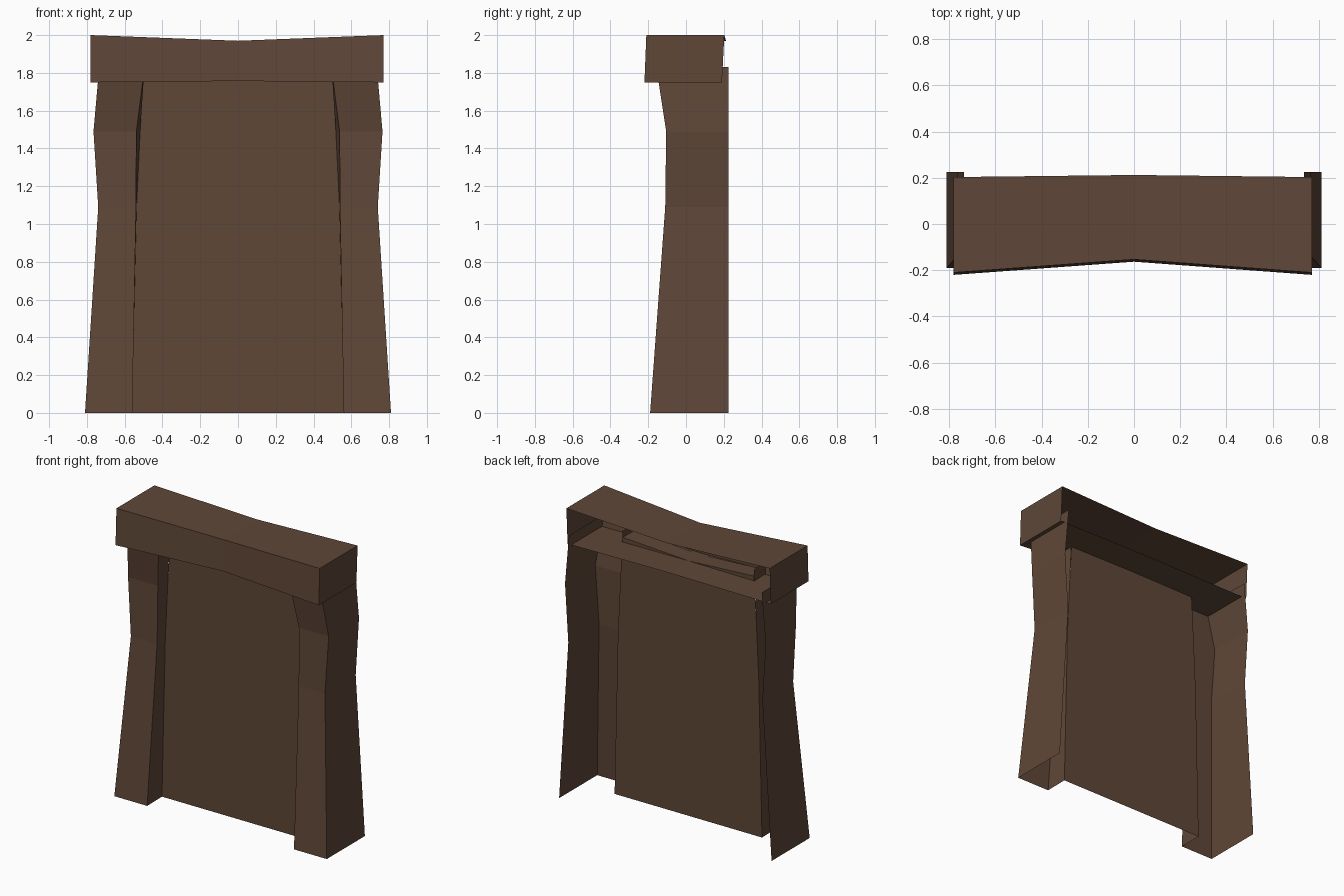
import bpy

if "Cube" in bpy.data.objects:
    bpy.data.objects.remove(bpy.data.objects["Cube"])

# one weathered brown for everything
brown = bpy.data.materials.new("dark brown wood")
brown.diffuse_color = (0.114, 0.063, 0.039, 1)
brown.use_nodes = True
brown.node_tree.nodes["Principled BSDF"].inputs["Base Color"].default_value = brown.diffuse_color


def loft(name, rows, caps=False, mirror=False):
    """Open sheet through equal-length rows of points, optionally with end caps."""
    n = len(rows[0])
    verts = [p for r in rows for p in r]
    faces = [(i * n + j, i * n + j + 1, (i + 1) * n + j + 1, (i + 1) * n + j)
             for i in range(len(rows) - 1) for j in range(n - 1)]
    if caps:
        last = (len(rows) - 1) * n
        faces.append(tuple(reversed(range(n))))
        faces.append(tuple(range(last, last + n)))
    me = bpy.data.meshes.new(name)
    me.from_pydata(verts, [], faces)
    me.materials.append(brown)
    ob = bpy.data.objects.new(name, me)
    bpy.context.collection.objects.link(ob)
    if mirror:
        m = ob.modifiers.new("mirror", 'MIRROR')
        m.use_mirror_merge = False
    return ob


DOOR_Y, BACK_Y = -0.025, 0.225

# side posts, open at the back: z, outer x, inner front x, inner back x, front y
levels = [(0.0, 0.81, 0.56, 0.562, -0.19),
          (1.09, 0.74, 0.54, 0.537, -0.11),
          (1.49, 0.765, 0.538, 0.518, -0.105),
          (1.83, 0.735, 0.495, 0.50, -0.157)]
loft("door_posts",
     [[(xd, DOOR_Y, z), (xi, yf, z), (xo, yf, z), (xo, BACK_Y, z)]
      for z, xo, xi, xd, yf in levels], mirror=True)

# door panel, a flat sheet between the posts
door_rows = [(0.0, 0.562), (1.09, 0.537), (1.49, 0.518), (1.755, 0.503)]
rows = [[(-x, DOOR_Y, z), (0, DOOR_Y, z), (x, DOOR_Y, z)] for z, x in door_rows]
rows.append([(-0.5, DOOR_Y, 1.785), (0, DOOR_Y, 1.757), (0.5, DOOR_Y, 1.785)])
loft("door_panel", rows)

# underside of the opening, sagging in the middle
loft("door_soffit", [[(-0.5, y, 1.785), (0, y, 1.757), (0.5, y, 1.785)]
                     for y in (DOOR_Y, -0.145)])

# sagging lintel, open at the back: x, top z, bottom z, front y, back y
sections = [(-0.78, 2.0, 1.75, -0.21, 0.203),
            (0.0, 1.97, 1.757, -0.153, 0.212),
            (0.77, 2.0, 1.75, -0.21, 0.203)]
loft("lintel",
     [[(x, yb, zt), (x, yf, zt), (x, yf - 0.01, zb), (x, 0.19, zb)]
      for x, zt, zb, yf, yb in sections], caps=True)
